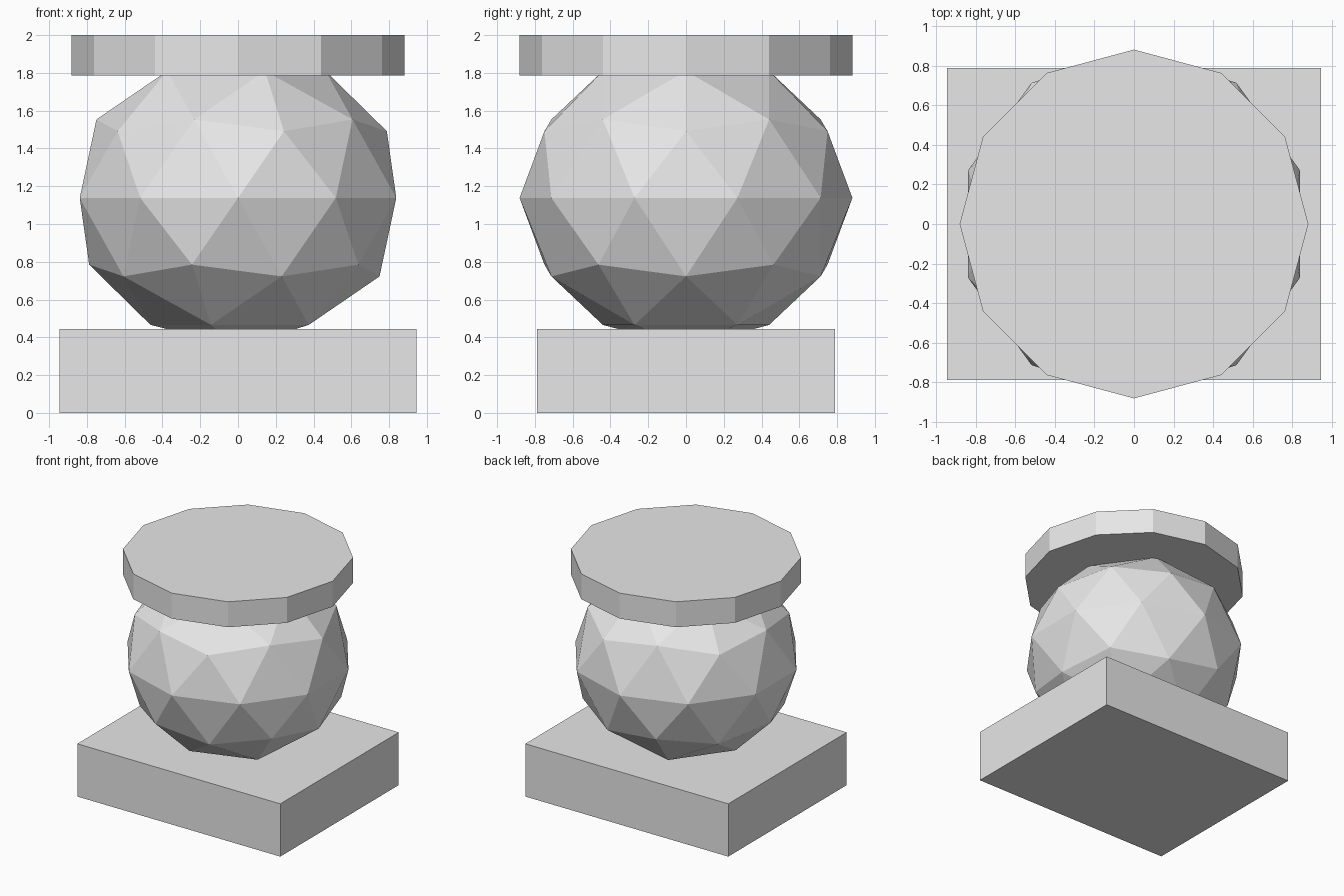
import bpy

cube = bpy.data.objects.get("Cube")
if cube:
    bpy.data.objects.remove(cube, do_unlink=True)

# Single light grey material
GREY = (0.8, 0.8, 0.8, 1.0)
grey = bpy.data.materials.new("light grey")
grey.use_nodes = True
grey.diffuse_color = GREY
grey.node_tree.nodes["Principled BSDF"].inputs["Base Color"].default_value = GREY


def finish(name, scale=(1, 1, 1)):
    """Name, size and colour the newly added part."""
    part = bpy.context.object
    part.name = part.data.name = name
    part.scale = scale
    bpy.ops.object.transform_apply(location=False, rotation=False, scale=True)
    part.data.materials.clear()
    part.data.materials.append(grey)
    bpy.ops.object.shade_flat()
    return part


BASE_TOP = 0.444
CAP_BOTTOM = 1.786
TOP = 2.0
RADIUS = 0.881

# Rectangular base slab
bpy.ops.mesh.primitive_cube_add(size=1, location=(0, 0, BASE_TOP / 2))
finish("base_slab", (1.89, 1.575, BASE_TOP))

# Faceted, slightly flattened ball sunk into base and cap
bpy.ops.mesh.primitive_ico_sphere_add(subdivisions=2, radius=1, location=(0, 0, 1.138))
finish("faceted_ball", (RADIUS, RADIUS, 0.79))

# Twelve-sided cap disc
bpy.ops.mesh.primitive_cylinder_add(vertices=12, radius=RADIUS, depth=TOP - CAP_BOTTOM,
                                    location=(0, 0, (TOP + CAP_BOTTOM) / 2))
finish("cap_disc")
